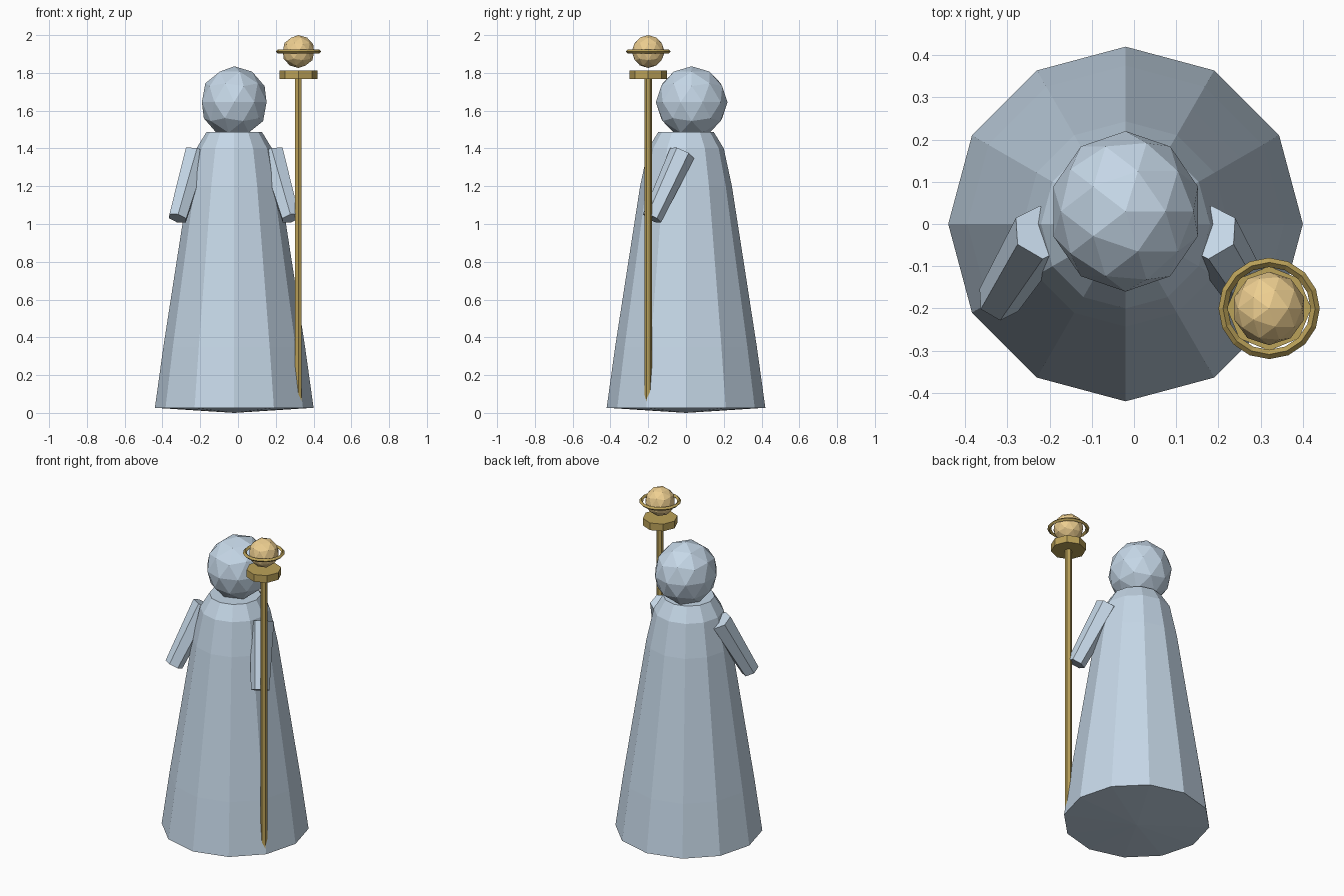
import bpy, bmesh, math
from mathutils import Vector, Matrix

if "Cube" in bpy.data.objects:
    bpy.data.objects.remove(bpy.data.objects["Cube"])

CX = -0.02            # body axis
SX, SY = 0.32, -0.20  # staff axis


def material(name, rgb):
    m = bpy.data.materials.new(name)
    m.diffuse_color = (*rgb, 1)
    m.use_nodes = True
    m.node_tree.nodes["Principled BSDF"].inputs["Base Color"].default_value = m.diffuse_color
    return m


cloth = material("pale_blue", (0.56, 0.68, 0.80))
brass = material("brass", (0.50, 0.36, 0.10))
glow = material("pale_gold", (0.85, 0.62, 0.28))


def finish(name, bm, mat):
    bmesh.ops.recalc_face_normals(bm, faces=bm.faces)
    me = bpy.data.meshes.new(name)
    bm.to_mesh(me)
    bm.free()
    me.materials.append(mat)
    ob = bpy.data.objects.new(name, me)
    bpy.context.collection.objects.link(ob)
    return ob


def lathe(name, profile, sides, center, mat):
    """Revolve (radius, z) points; radius 0 makes a single tip vertex."""
    bm = bmesh.new()
    rings = []
    for r, z in profile:
        n = sides if r else 1
        rings.append([bm.verts.new((center[0] + r * math.cos(math.tau * i / sides),
                                    center[1] + r * math.sin(math.tau * i / sides), z))
                      for i in range(n)])
    for a, b in zip(rings, rings[1:]):
        for i in range(sides):
            j = (i + 1) % sides
            if len(a) == 1:
                bm.faces.new((a[0], b[i], b[j]))
            elif len(b) == 1:
                bm.faces.new((a[i], a[j], b[0]))
            else:
                bm.faces.new((a[i], a[j], b[j], b[i]))
    return finish(name, bm, mat)


def ball(name, center, scale, mat):
    bm = bmesh.new()
    bmesh.ops.create_icosphere(bm, subdivisions=2, radius=1)
    bmesh.ops.scale(bm, vec=scale, verts=bm.verts)
    bmesh.ops.translate(bm, vec=center, verts=bm.verts)
    return finish(name, bm, mat)


def limb(name, low, high, r_low, r_high, sides, mat):
    """Tapered prism between two points."""
    low, high = Vector(low), Vector(high)
    d = high - low
    rot = Vector((0, 0, 1)).rotation_difference(d).to_matrix().to_4x4()
    bm = bmesh.new()
    bmesh.ops.create_cone(bm, cap_ends=True, segments=sides, radius1=r_low,
                          radius2=r_high, depth=d.length,
                          matrix=Matrix.Translation((low + high) / 2) @ rot)
    return finish(name, bm, mat)


# Robe with slightly dished underside, and head
lathe("robe", [(0, 0), (0.42, 0.027), (0.375, 0.35), (0.313, 0.75), (0.243, 1.2),
               (0.2, 1.4), (0.147, 1.487), (0, 1.487)], 12, (CX, 0), cloth)
ball("head", (CX, 0.03, 1.645), (0.18, 0.19, 0.19), cloth)

# Arms mirrored about the body axis
for side, s in (("left", 1), ("right", -1)):
    limb(side + "_arm", (CX + s * 0.30, -0.18, 1.03), (CX + s * 0.20, -0.02, 1.375),
         0.053, 0.069, 6, cloth)

# Staff, collar, orb and ring
limb("staff", (SX, SY, 0.05), (SX, SY, 1.785), 0.02, 0.02, 6, brass)
lathe("staff_collar", [(0, 1.768), (0.1, 1.768), (0.1, 1.813), (0, 1.813)],
      8, (SX, SY), brass)
ball("staff_orb", (SX, SY, 1.913), (0.087, 0.087, 0.087), glow)
R, t, z = 0.109, 0.011, 1.913
lathe("orb_ring", [(R + t, z), (R, z + t), (R - t, z), (R, z - t), (R + t, z)],
      16, (SX, SY), brass)
ring = bpy.data.objects["orb_ring"].data
bm = bmesh.new()
bm.from_mesh(ring)
bmesh.ops.remove_doubles(bm, verts=bm.verts, dist=1e-5)
bmesh.ops.recalc_face_normals(bm, faces=bm.faces)
bm.to_mesh(ring)
bm.free()
